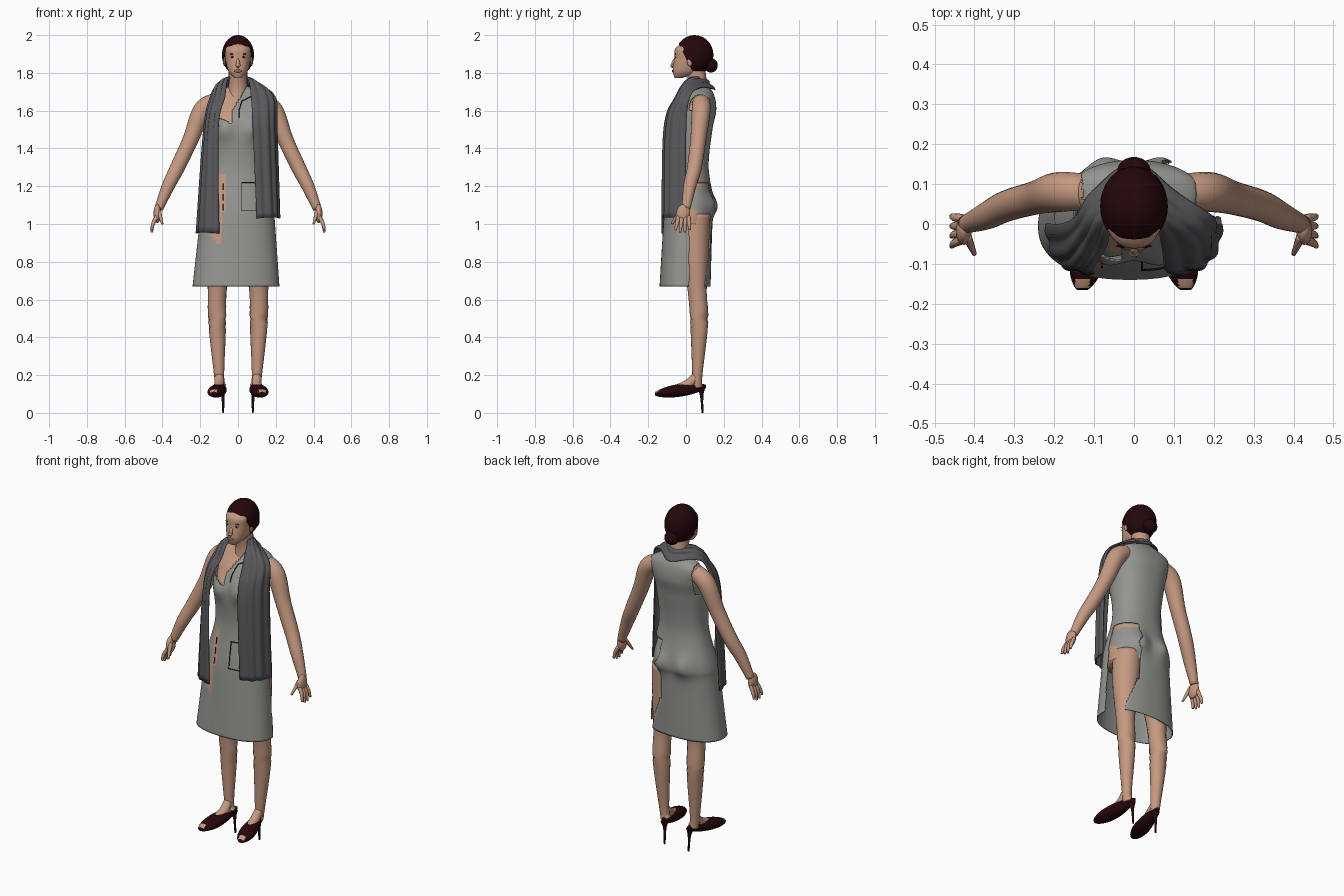
import bpy, bmesh
from math import sin, cos, pi, exp, sqrt, copysign
from mathutils import Vector, Matrix

if "Cube" in bpy.data.objects:
    bpy.data.objects.remove(bpy.data.objects["Cube"])


def make_material(name, red, green, blue):
    material = bpy.data.materials.new(name)
    material.use_nodes = True
    colour = (red, green, blue, 1)
    material.diffuse_color = colour
    material.node_tree.nodes["Principled BSDF"].inputs["Base Color"].default_value = colour
    return material


skin = make_material("skin", .56, .32, .22)
grey = make_material("dress grey", .3, .3, .28)
wool = make_material("scarf grey", .1, .1, .11)
maroon = make_material("dark maroon", .018, .002, .003)
lip_red = make_material("lip red", .33, .13, .11)
eye_white = make_material("eye white", .5, .5, .4)


def smooth_rows(rows, steps):
    """Smooth curve through rows of numbers, with several steps per span."""
    result, last = [], len(rows) - 1
    for i in range(last):
        spans = list(zip(rows[max(i - 1, 0)], rows[i], rows[i + 1], rows[min(i + 2, last)]))
        for step in range(steps):
            t = step / steps
            result.append([
                b + t / 2 * (c - a + t * (2 * a - 5 * b + 4 * c - d + t * (3 * (b - c) + d - a)))
                for a, b, c, d in spans])
    return result + [list(rows[last])]


def finish(name, bm, materials):
    for face in bm.faces:
        face.smooth = True
    mesh = bpy.data.meshes.new(name)
    bm.to_mesh(mesh)
    bm.free()
    for material in materials:
        mesh.materials.append(material)
    part = bpy.data.objects.new(name, mesh)
    bpy.context.collection.objects.link(part)
    return part


def loft(name, rings, materials, rule=None, closed=True, capped=True):
    """Skin over rings; the rule turns a face centre into a material index, or None for a hole."""
    bm = bmesh.new()
    verts = [[bm.verts.new(point) for point in ring] for ring in rings]
    count = len(verts[0])
    for lower, upper in zip(verts, verts[1:]):
        for j in range(count if closed else count - 1):
            k = (j + 1) % count
            bm.faces.new((lower[j], lower[k], upper[k], upper[j]))
    if capped:
        bm.faces.new(reversed(verts[0]))
        bm.faces.new(verts[-1])
    bmesh.ops.recalc_face_normals(bm, faces=bm.faces)
    if rule:
        holes = []
        for face in bm.faces:
            index = rule(face.calc_center_median())
            if index is None:
                holes.append(face)
            else:
                face.material_index = index
        bmesh.ops.delete(bm, geom=holes, context='FACES')
    return finish(name, bm, materials)


ROUNDNESS = 2.3


def bump(x, z, height):
    """Swelling on both sides of the middle line, centred on a height."""
    return .025 * exp(-((abs(x) - .08) / .05) ** 2 - ((z - height) / .06) ** 2)


def level(row, count=48, shaped=True):
    """Horizontal ring from (height, half width, front, back)."""
    z, half, front, back = row
    ring = []
    for i in range(count):
        c, s = cos(2 * pi * i / count), sin(2 * pi * i / count)
        x = half * copysign(abs(c) ** (2 / ROUNDNESS), c)
        y = (front + back + (back - front) * copysign(abs(s) ** (2 / ROUNDNESS), s)) / 2
        if shaped:
            y += s * bump(x, z, 1.5 if s < 0 else 1.1)
        ring.append((x - .02 * max(0, 1.2 - z), y, z))
    return ring


def front_surface(rows, x, z):
    """Depth of the front of a stack of levels."""
    row = min(smooth_rows(rows, 12), key=lambda candidate: abs(candidate[0] - z))
    half, front, back = row[1:]
    curve = (1 - min(abs(x) / half, 1) ** ROUNDNESS) ** (1 / ROUNDNESS)
    return (front + back - (back - front) * curve) / 2


def tube(name, path, material, count=20):
    """Round tube through (x, y, z, radius) rows."""
    rows = smooth_rows(path, 6)
    centres = [Vector(row[:3]) for row in rows]
    rings = []
    for i, row in enumerate(rows):
        tangent = centres[min(i + 1, len(rows) - 1)] - centres[max(i - 1, 0)]
        turn = tangent.to_track_quat('Z', 'Y')
        angles = [2 * pi * j / count for j in range(count)]
        rings.append([centres[i] + turn @ Vector((cos(a), sin(a), 0)) * row[3] for a in angles])
    return loft(name, rings, [material])


def ball(name, centre, size, material, tilt=0, cut=None):
    bm = bmesh.new()
    matrix = Matrix.Translation(centre) @ Matrix.Rotation(tilt, 4, 'X') @ Matrix.Diagonal((*size, 1))
    bmesh.ops.create_uvsphere(bm, u_segments=32, v_segments=20, radius=1, matrix=matrix)
    if cut:
        geometry = bm.verts[:] + bm.edges[:] + bm.faces[:]
        bmesh.ops.bisect_plane(bm, geom=geometry, plane_co=cut[0], plane_no=cut[1], clear_inner=True)
    return finish(name, bm, [material])


# Dress, open along its left hip, with worn gaps at the front
dress_rows = [(.67, .23, -.14, .13), (1, .2, -.12, .14), (1.1, .19, -.11, .15),
              (1.3, .14, -.08, .12), (1.5, .15, -.09, .14), (1.6, .16, -.06, .16),
              (1.68, .16, 0, .15), (1.73, .05, .03, .12)]


def dress_rule(c):
    slit = c.x > .07 and c.z < 1.22 and .018 < c.y < .1 + (c.z - .67) * .14
    right_armhole = c.z > 1.52 and c.x < -.13
    left_armhole = c.z > 1.6 and c.x > .155
    torn_chest = c.y < .06 and c.z > 1.52 - .4 * c.x and c.x < max(0, c.z - 1.6) * .6 - .03
    if slit or right_armhole or left_armhole or torn_chest:
        return None
    upper_tear = 1.06 < c.z < 1.27 and -.1 < c.x < -.065
    lower_tear = .89 < c.z < 1.06 and .7 - .9 * c.z < c.x < -.085
    return int(c.y < 0 and (upper_tear or lower_tear))


dress = loft("dress", [level(row, 160) for row in smooth_rows(dress_rows, 18)],
             [grey, skin], dress_rule, capped=False)
dress.modifiers.new("cloth thickness", 'SOLIDIFY').thickness = .004

# Torso with underwear, fitted inside the dress
torso_rows = [(z, half * .9, front + .02, back - .012) for z, half, front, back in dress_rows[1:]]


def underwear_rule(c):
    briefs = (.12 - c.y) * .6 < c.z - 1.03 < .17
    bra = 1.45 < c.z < 1.52 - .4 * c.x and abs(c.x) < .13
    return int(briefs or bra)


loft("torso", [level(row, 96) for row in smooth_rows(torso_rows, 14)], [skin, grey], underwear_rule)
tube("neck", [(0, .07, 1.66, .06), (0, .065, 1.73, .05), (0, .05, 1.82, .05)], skin)


# Dark stitched trim lying on the dress
def trim(name, corners):
    curve = bpy.data.curves.new(name, 'CURVE')
    curve.dimensions = '3D'
    curve.bevel_depth = .0025
    points = [Vector(a).lerp(Vector(b), k / 8) for a, b in zip(corners, corners[1:]) for k in range(9)]
    spline = curve.splines.new('POLY')
    spline.points.add(len(points) - 1)
    for target, (x, z) in zip(spline.points, points):
        target.co = (x, front_surface(dress_rows, x, z) - .002, z, 1)
    curve.materials.append(maroon)
    bpy.context.collection.objects.link(bpy.data.objects.new(name, curve))


trim("pocket_trim", [(.1, 1.22), (.02, 1.22), (.02, 1.07), (.1, 1.07)])
trim("neck_trim", [(.08, 1.68), (.02, 1.65), (.005, 1.6), (.005, 1.56)])
for stitch in range(3):
    bottom = 1.07 + stitch * .055
    trim("seam_stitch", [(-.08, bottom), (-.08, bottom + .035)])


# Scarf: inner and outer edges run from one hem, round the neck, to the other hem
def scarf_side(side, hem, tuck):
    rows = [(hem, .1, -.12, .215, 0), (1.5, .08 + tuck, -.11, .2 - tuck, 0),
            (1.67, .07, -.05, .19 - tuck * 2, .02), (1.76, .055, .01, .1, .08)]
    return [(side * inner, y, z, side * outer, depth, z - (.04 if z > 1.7 else 0))
            for z, inner, y, outer, depth in rows]


nape = (0, .09, 1.78, 0, .15, 1.71)
scarf_rows = scarf_side(1, 1.03, 0) + [nape] + scarf_side(-1, .95, .025)[::-1]
rings = []
for row in smooth_rows(scarf_rows, 10):
    inner, outer = Vector(row[:3]), Vector(row[3:])
    corner = Vector((outer.x, inner.y - .005, inner.z + .01))
    ring = []
    for j in range(33):
        t = j / 32
        point = inner.lerp(corner, t).lerp(corner.lerp(outer, t), t)
        outward = Vector((point.x, point.y - .06, 0)).normalized()
        ring.append(point + outward * .004 * sin(t * 7 * pi))
    rings.append(ring)
scarf = loft("scarf", rings, [wool], closed=False, capped=False)
scarf.modifiers.new("cloth thickness", 'SOLIDIFY').thickness = .006

# Head, hair and face
head_rows = [(1.773, .02, -.06, -.02), (1.81, .052, -.07, .08), (1.88, .068, -.062, .12),
             (1.93, .07, -.055, .12), (1.97, .045, 0, .1)]
loft("head", [level(row, 40, False) for row in smooth_rows(head_rows, 6)], [skin])
ball("hair", (0, .045, 1.895), (.085, .1, .105), maroon, cut=((0, -.035, 1.945), (0, 1, .5)))
ball("hair_bun", (0, .132, 1.84), (.042, .036, .038), maroon)
ball("nose", (0, -.067, 1.85), (.01, .01, .026), skin, -.25)
ball("nose_tip", (0, -.073, 1.84), (.013, .01, .009), skin)
ball("lips", (0, -.068, 1.81), (.021, .006, .008), lip_red)

# Paired features, limbs and shoes
for side, label in ((1, "left_"), (-1, "right_")):
    def limb(name, path, material=skin, count=20):
        tube(label + name, [(side * x, y, z, radius) for x, y, z, radius in path], material, count)

    eye_x, eye_z = side * .03, 1.884
    eye_y = front_surface(head_rows, eye_x, eye_z)
    ball(label + "eye", (eye_x, eye_y, eye_z), (.012, .004, .005), eye_white)
    ball(label + "iris", (eye_x, eye_y - .002, eye_z), (.006, .003, .005), maroon)
    ball(label + "brow", (eye_x, eye_y, eye_z + .016), (.016, .003, .002), maroon)
    ball(label + "ear", (side * .072, .02, 1.86), (.007, .014, .025), skin)

    limb("arm", [(.12, .08, 1.65, .045), (.19, .08, 1.6, .05), (.25, .065, 1.45, .042),
                 (.32, .045, 1.3, .039), (.37, .02, 1.2, .034), (.42, 0, 1.08, .023)])
    ball(label + "palm", (side * .427, -.015, 1.055), (.02, .037, .05), skin, -.15)
    for finger in range(4):
        y = .018 * finger - .04
        tip_z = .95 + .012 * abs(finger - 1.5)
        limb("finger", [(.43, y, 1.04, .011), (.45, y * 1.2, 1, .01), (.457, y * 1.4, tip_z, .006)],
             count=10)
    limb("thumb", [(.42, -.03, 1.07, .013), (.4, -.075, 1, .006)], count=10)
    limb("leg", [(.09, .05, 1.05, .08), (.1, .05, .85, .07), (.11, .06, .64, .05),
                 (.11, .07, .48, .048), (.1, .06, .2, .027), (.09, .06, .14, .028)])
    limb("instep", [(.1, .05, .19, .024), (.1, .01, .15, .026), (.11, -.06, .12, .025)])

    # Open-toed shoe, swept from heel to toe
    rings = []
    for step in range(1, 60):
        t = step / 60
        width, height = .047 * sqrt(sin(pi * t ** 1.5)), .034 * sqrt(sin(pi * t))
        centre = Vector((side * (.08 + .05 * t), .11 - .28 * t, .14 - .04 * t))
        rings.append([centre + Vector((width * cos(a), 0, height * sin(a)))
                      for a in (pi * k / 20 for k in range(40))])

    def shoe_rule(c):
        opening = -.01 < c.y < .085 and c.z > .15
        toe_gap = -.16 < c.y < -.135 and c.z > .108 and abs(abs(c.x) - .13) < .018
        return int(opening or toe_gap)

    loft(label + "shoe", rings, [maroon, skin], shoe_rule)
    limb("heel", [(.083, .08, .13, .022), (.08, .083, .09, .009), (.078, .087, 0, .005)], maroon, 12)
